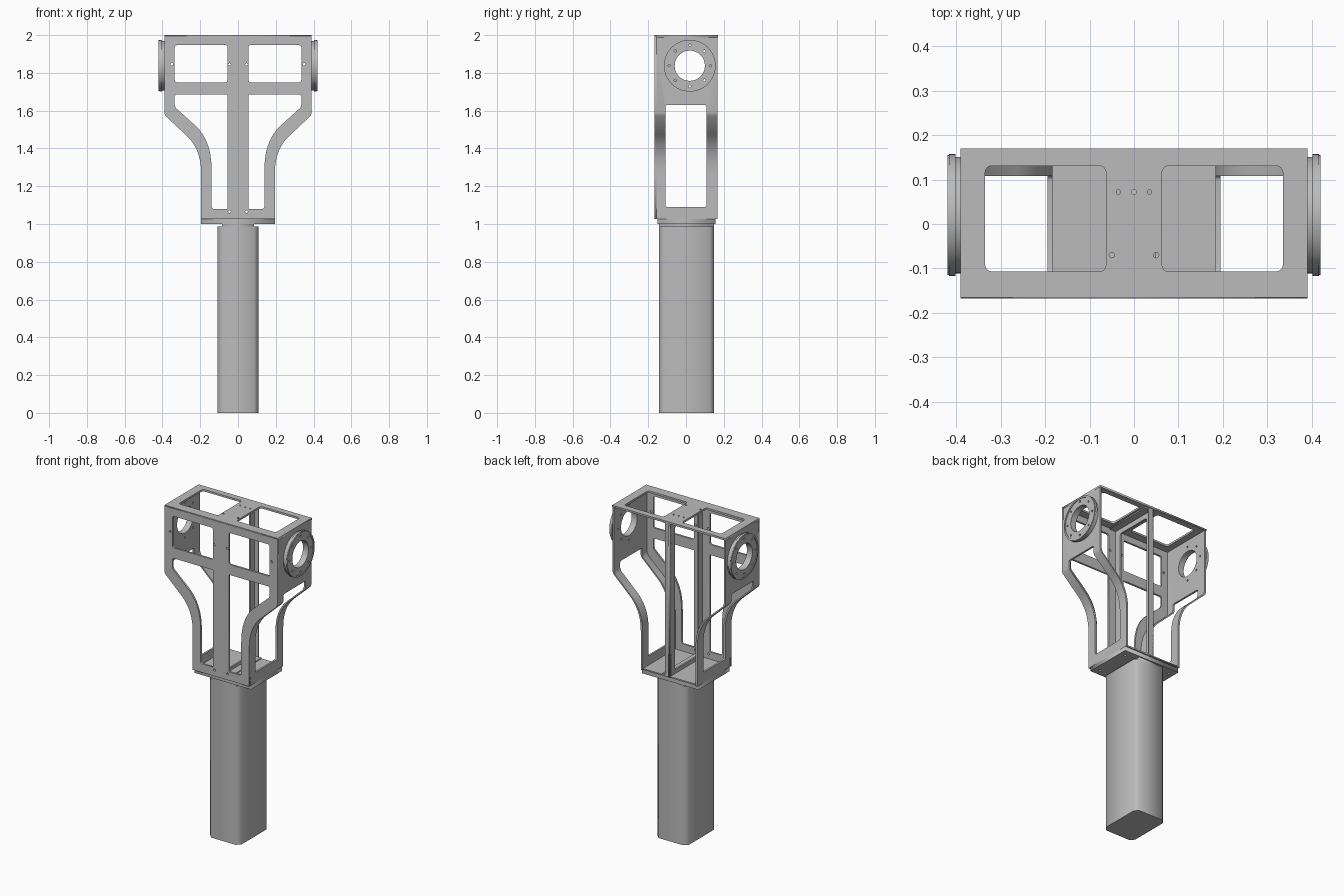
import bpy, bmesh, math
from mathutils import Matrix, Vector

cube = bpy.data.objects.get("Cube")
if cube:
    bpy.data.objects.remove(cube, do_unlink=True)

GREY = bpy.data.materials.new("plain grey")
GREY.use_nodes = True
COLOUR = (0.5, 0.5, 0.5, 1)
GREY.diffuse_color = COLOUR
GREY.node_tree.nodes["Principled BSDF"].inputs["Base Color"].default_value = COLOUR

# Drawing planes: columns are the sheet's horizontal, vertical and thickness axes
X, Y, Z = Vector((1, 0, 0)), Vector((0, 1, 0)), Vector((0, 0, 1))
FRONT, SIDE, FLAT = (X, Z, -Y), (Y, Z, X), (X, Y, Z)


def arc(cx, cy, r, a0, a1, n):
    return [(cx + r * math.cos(math.radians(a0 + (a1 - a0) * i / n)),
             cy + r * math.sin(math.radians(a0 + (a1 - a0) * i / n))) for i in range(n + 1)]


def circle(cx, cy, r, n=12):
    return arc(cx, cy, r, 0, 360, n)[:-1]


def rect(x0, x1, y0, y1, r=0.0, n=4):
    if r == 0:
        return [(x0, y0), (x1, y0), (x1, y1), (x0, y1)]
    return (arc(x0 + r, y0 + r, r, 180, 270, n) + arc(x1 - r, y0 + r, r, 270, 360, n)
            + arc(x1 - r, y1 - r, r, 0, 90, n) + arc(x0 + r, y1 - r, r, 90, 180, n))


def bend(p0, p1, p2, n=12):
    a, b, c = Vector(p0), Vector(p1), Vector(p2)
    return [tuple(a * (1 - t) ** 2 + b * 2 * t * (1 - t) + c * t * t)
            for t in (i / n for i in range(n + 1))]


def flip(points):
    return [(-x, y) for x, y in points]


def evaluated_mesh(obj):
    return bpy.data.meshes.new_from_object(obj.evaluated_get(bpy.context.evaluated_depsgraph_get()))


def sheet(name, plane, offset, thickness, outline, holes=()):
    """Flat outline with holes, extruded about an offset along the plane's normal."""
    curve = bpy.data.curves.new(name, "CURVE")
    curve.dimensions, curve.fill_mode = "2D", "BOTH"
    curve.extrude = thickness / 2
    for pts in (outline, *holes):
        spline = curve.splines.new("POLY")
        spline.points.add(len(pts) - 1)
        for p, (u, v) in zip(spline.points, pts):
            p.co = (u, v, 0, 1)
        spline.use_cyclic_u = True
    temp = bpy.data.objects.new(name + "_outline", curve)
    bpy.context.collection.objects.link(temp)
    mesh = evaluated_mesh(temp)
    bpy.data.objects.remove(temp, do_unlink=True)
    place = Matrix(plane).transposed().to_4x4()
    place.translation = Vector(offset)
    bm = bmesh.new()
    bm.from_mesh(mesh)
    bmesh.ops.remove_doubles(bm, verts=bm.verts, dist=1e-5)
    bm.transform(place)
    bmesh.ops.recalc_face_normals(bm, faces=bm.faces)
    bm.to_mesh(mesh)
    bm.free()
    mesh.name = name
    mesh.materials.clear()
    mesh.materials.append(GREY)
    obj = bpy.data.objects.new(name, mesh)
    bpy.context.collection.objects.link(obj)
    return obj


def cut(obj, cutter):
    mod = obj.modifiers.new("cut", "BOOLEAN")
    mod.operation, mod.solver, mod.object = "DIFFERENCE", "EXACT", cutter
    mesh = evaluated_mesh(obj)
    obj.modifiers.clear()
    obj.data = mesh
    bpy.data.objects.remove(cutter, do_unlink=True)


def smooth(obj):
    bpy.ops.object.select_all(action="DESELECT")
    obj.select_set(True)
    bpy.context.view_layer.objects.active = obj
    bpy.ops.object.shade_smooth_by_angle(angle=math.radians(30))


# Handle: chamfered square tube, with a short neck under the base plate
c = 0.024
W, D = 0.108, 0.146
tube = [(W - c, -D), (W, c - D), (W, D - c), (W - c, D)]
sheet("handle", FLAT, (0, 0.003, 0.494), 0.988, tube + flip(tube)[::-1])
sheet("handle_neck", FLAT, (0, 0.003, 0.993), 0.016, rect(-0.085, 0.085, -D, D))

# Base plate with screw holes
sheet("base_plate", FLAT, (0, 0.003, 1.013), 0.026, rect(-0.195, 0.195, -0.153, 0.153),
      [circle(sx * 0.16, sy * 0.11, 0.008) for sx in (-1, 1) for sy in (-1, 1)])
sheet("base_floor", FLAT, (0, 0, 1.031), 0.008, rect(-0.19, 0.19, -0.16, 0.163))

# Front panel: flared outline with four windows
flare = [(0.39, 1.995), (0.39, 1.59), (0.384, 1.572)] \
    + bend((0.28, 1.475), (0.195, 1.4), (0.195, 1.27)) + [(0.195, 1.026)]
lower = [(0.055, 1.685), (0.328, 1.685), (0.335, 1.678), (0.335, 1.63), (0.33, 1.615)] \
    + bend((0.23, 1.525), (0.14, 1.445), (0.14, 1.29)) \
    + [(0.14, 1.088), (0.132, 1.08), (0.055, 1.08)]
upper = rect(0.055, 0.335, 1.75, 1.947, 0.012)
screws = [circle(s * x, z, 0.007) for s in (-1, 1)
          for x, z in ((0.35, 1.845), (0.045, 1.845), (0.045, 1.065))]
sheet("front_panel", FRONT, (0, -0.162, 0), 0.012, flare + flip(flare)[::-1],
      [lower, flip(lower), upper, flip(upper)] + screws)

# Top panel: two windows and a middle bridge
opening = rect(0.063, 0.335, -0.107, 0.131, 0.015)
sheet("top_panel", FLAT, (0, 0, 1.994), 0.012, rect(-0.39, 0.39, -0.166, 0.17),
      [opening, flip(opening)]
      + [circle(x, 0.072, 0.005) for x in (-0.035, 0, 0.035)]
      + [circle(x, -0.07, 0.006) for x in (-0.05, 0.05)])

# Centre frame between front panel and open back, with folded edges
sheet("centre_frame", SIDE, (0, 0, 0), 0.01, rect(-0.16, 0.165, 1.03, 1.99),
      [rect(-0.115, 0.115, 1.06, 1.95, 0.012)])
sheet("centre_frame_foot", FLAT, (0.02, 0, 1.038), 0.008, rect(-0.02, 0.03, -0.155, 0.16))
sheet("centre_frame_head", FLAT, (0.02, 0, 1.985), 0.008, rect(-0.02, 0.03, -0.155, 0.16))
sheet("centre_frame_back_fold", FRONT, (0, 0.161, 0), 0.008, rect(-0.005, 0.03, 1.03, 1.99))

RY, RZ = 0.02, 1.838
bolts = [circle(RY + 0.109 * math.cos(i * math.pi / 4), RZ + 0.109 * math.sin(i * math.pi / 4), 0.006)
         for i in range(8)]
for side, s in (("left", 1), ("right", -1)):
    # Side wall: bent strip following the flare
    strip = [(s * x, z) for x, z in flare + [(x - 0.012, z) for x, z in flare[::-1]]]
    wall = sheet(side + "_side_wall", FRONT, (0, 0, 0), 0.334, strip)
    cut(wall, sheet("window_cutter", SIDE, (s * 0.3, 0, 0), 0.4, rect(-0.108, 0.108, 1.09, 1.63, 0.01)))
    cut(wall, sheet("bore_cutter", SIDE, (s * 0.38, 0, 0), 0.1, circle(RY, RZ, 0.08, 48)))
    for hole in bolts:
        cut(wall, sheet("bolt_cutter", SIDE, (s * 0.38, 0, 0), 0.1, hole))
    smooth(wall)

    # Bearing ring: hub, wide flange and thin raised rim
    for part, x, t, r0, r1, holes in (("hub", 0.396, 0.014, 0.08, 0.131, bolts),
                                      ("flange", 0.409, 0.014, 0.08, 0.137, bolts),
                                      ("rim", 0.418, 0.004, 0.125, 0.135, [])):
        smooth(sheet(f"{side}_ring_{part}", SIDE, (s * x, 0, 0), t, circle(RY, RZ, r1, 64),
                     [circle(RY, RZ, r0, 64)] + holes))
